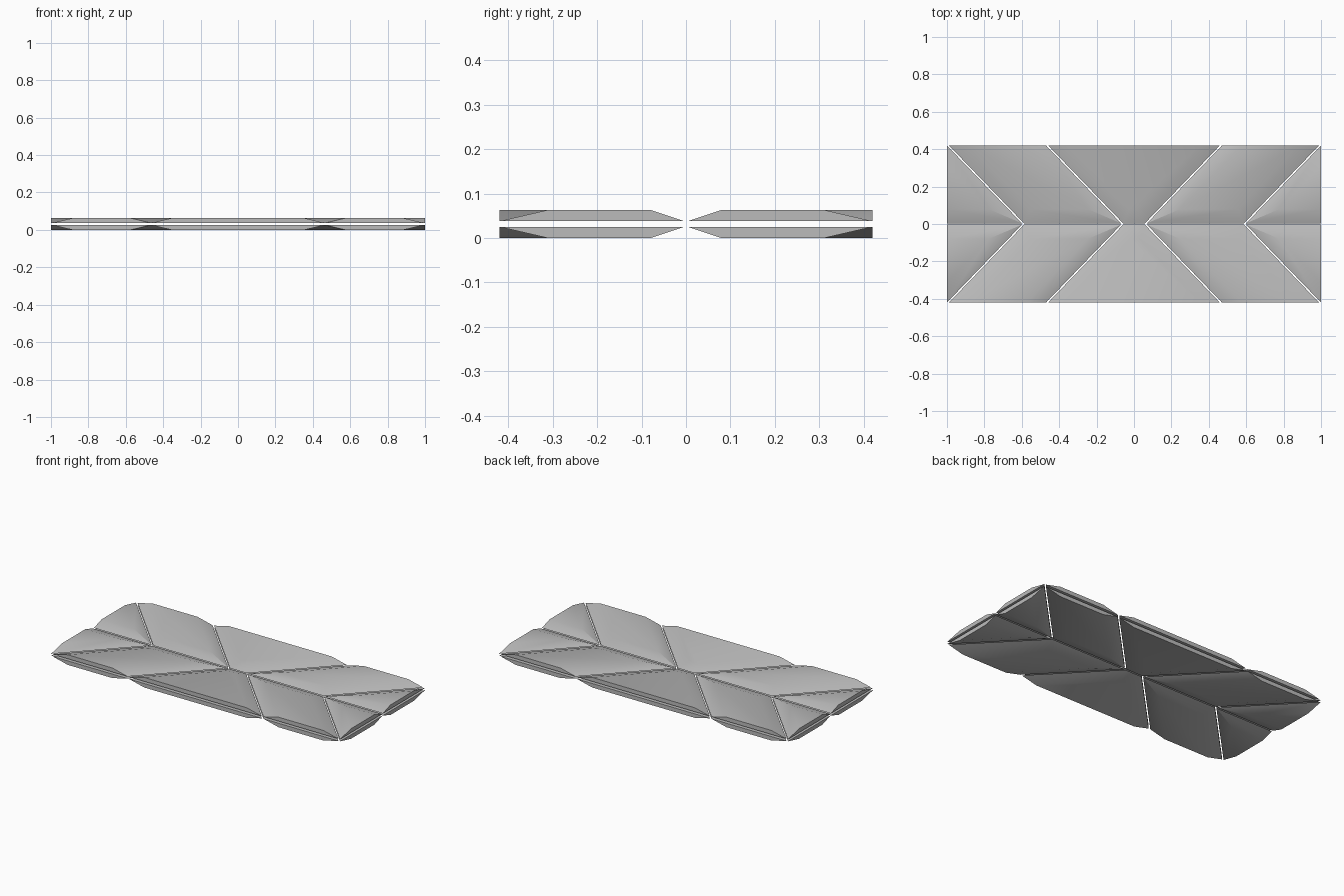
import bpy, bmesh
from mathutils import Vector

if "Cube" in bpy.data.objects:
    bpy.data.objects.remove(bpy.data.objects["Cube"], do_unlink=True)

HALF_X, HALF_Y = 1.0, 0.42      # overall plan
LOW, HIGH = 0.038, 0.063        # rim and crown of an upper panel
GAP, BEVEL = 0.004, 0.075       # half joint between panels, width of the slope
RUN = 0.405                     # sideways travel of each diagonal joint
INNER, OUTER = 0.06, 0.59       # where the diagonals meet the centre line

grey = bpy.data.materials.new("panel grey")
grey.use_nodes = True
colour = (0.5, 0.5, 0.5, 1)
grey.diffuse_color = colour
grey.node_tree.nodes["Principled BSDF"].inputs["Base Color"].default_value = colour


def inset(points, joints, amount):
    """Move the joint edges of a counter-clockwise outline inwards."""
    lines = []
    for i, p in enumerate(points):
        a, b = Vector(p), Vector(points[(i + 1) % len(points)])
        d = (b - a).normalized()
        normal = Vector((-d.y, d.x))
        lines.append((a + normal * amount * joints[i], d))
    result = []
    for i, (b, e) in enumerate(lines):
        a, d = lines[i - 1]
        t = (b - a).cross(e) / d.cross(e)
        result.append(a + d * t)
    return result


def panel(name, points, joints, sx, sy, upper):
    """Solid slab, sloped at its joints and cut straight at outer edges."""
    bm = bmesh.new()
    rings = []
    for amount, z in ((GAP, LOW), (GAP + BEVEL, HIGH)):
        z = z if upper else HIGH - z
        rings.append([bm.verts.new((p.x * sx, p.y * sy, z))
                      for p in inset(points, joints, amount)])
    rim, crown = rings
    bm.faces.new(rim)
    bm.faces.new(crown)
    for i in range(len(rim)):
        j = (i + 1) % len(rim)
        bm.faces.new((rim[i], rim[j], crown[j], crown[i]))
    bmesh.ops.recalc_face_normals(bm, faces=bm.faces)
    mesh = bpy.data.meshes.new(name)
    bm.to_mesh(mesh)
    bm.free()
    mesh.materials.append(grey)
    obj = bpy.data.objects.new(name, mesh)
    bpy.context.collection.objects.link(obj)
    obj.select_set(True)
    bpy.context.view_layer.objects.active = obj


# Outlines, with 1 for a joint edge and 0 for an outer edge
centre = [(-INNER, 0), (INNER, 0), (INNER + RUN, HALF_Y), (-INNER - RUN, HALF_Y)]
slanted = [(INNER, 0), (OUTER, 0), (OUTER + RUN, HALF_Y), (INNER + RUN, HALF_Y)]
corner = [(OUTER, 0), (HALF_X, 0), (HALF_X, HALF_Y * (HALF_X - OUTER) / RUN)]

bpy.ops.object.select_all(action='DESELECT')
for upper, level in ((True, "upper"), (False, "lower")):
    for sy, depth in ((-1, "front"), (1, "back")):
        panel(f"centre_panel_{depth}_{level}", centre, (1, 1, 0, 1), 1, sy, upper)
        for sx, side in ((1, "left"), (-1, "right")):
            where = f"{depth}_{side}_{level}"
            panel(f"slanted_panel_{where}", slanted, (1, 1, 0, 1), sx, sy, upper)
            panel(f"end_panel_{where}", corner, (1, 0, 1), sx, sy, upper)

bpy.ops.object.shade_smooth_by_angle()
